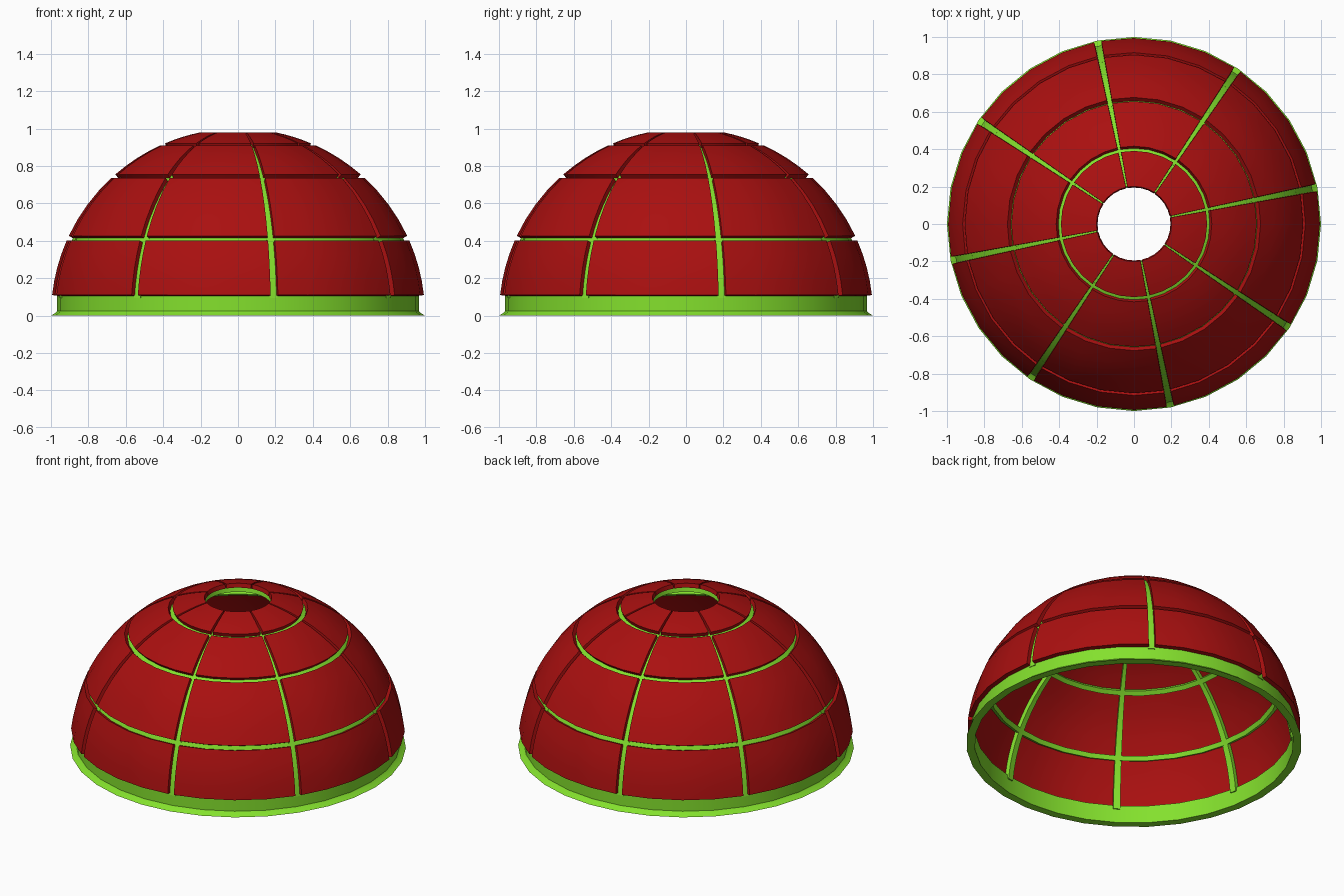
import bpy
import bmesh
from math import sin, cos, radians

cube = bpy.data.objects.get("Cube")
if cube:
    bpy.data.objects.remove(cube, do_unlink=True)


def material(name, rgb):
    mat = bpy.data.materials.new(name)
    mat.use_nodes = True
    mat.diffuse_color = (*rgb, 1)
    mat.node_tree.nodes["Principled BSDF"].inputs["Base Color"].default_value = (*rgb, 1)
    return mat


RED = material("deep red", (0.40, 0.005, 0.005))
GREEN = material("lime green", (0.23, 0.75, 0.026))

STEP = 11.25              # one of 32 divisions around the dome
RIB_HALF = 1.15           # half width of a rib, in degrees of longitude
GAP_HALF = 0.8            # half width of a ring groove, in degrees of latitude
FULL = [i * STEP for i in range(33)]
SECTORS = [STEP + 45 * k for k in range(8)]


def arc(radius, low, high, steps):
    """Meridian profile between two latitudes."""
    lats = [radians(low + (high - low) * i / steps) for i in range(steps + 1)]
    return [(radius * cos(a), radius * sin(a)) for a in lats]


def sweep(name, profile, spans, mat, thickness=0):
    """Turn a profile about z over each span of longitudes."""
    bm = bmesh.new()
    for lons in spans:
        cols = [[bm.verts.new((r * cos(radians(a)), r * sin(radians(a)), z))
                 for r, z in profile] for a in lons]
        for a, b in zip(cols, cols[1:]):
            for j in range(len(profile) - 1):
                bm.faces.new((a[j], b[j], b[j + 1], a[j + 1]))
    bmesh.ops.remove_doubles(bm, verts=bm.verts, dist=1e-5)
    mesh = bpy.data.meshes.new(name)
    bm.to_mesh(mesh)
    bm.free()
    mesh.materials.append(mat)
    obj = bpy.data.objects.new(name, mesh)
    bpy.context.collection.objects.link(obj)
    bpy.ops.object.select_all(action="DESELECT")
    obj.select_set(True)
    bpy.context.view_layer.objects.active = obj
    if thickness:
        solid = obj.modifiers.new("thickness", "SOLIDIFY")
        solid.thickness = thickness
        solid.offset = -1
        bpy.ops.object.modifier_apply(modifier=solid.name)
    bpy.ops.object.shade_smooth_by_angle(angle=radians(30))
    return obj


# Red panels: four rows of eight curved plates
BOTTOM, TOP = 6.3, 78.4
RINGS = [24.4, 48.2, 66.2]
panel_spans = [[s + RIB_HALF] + [s + STEP * i for i in (1, 2, 3)] + [s + 45 - RIB_HALF]
               for s in SECTORS]
lows = [BOTTOM] + [lat + GAP_HALF for lat in RINGS]
highs = [lat - GAP_HALF for lat in RINGS] + [TOP]
for row, (low, high) in enumerate(zip(lows, highs), 1):
    sweep(f"panel_row_{row}", arc(1.0, low, high, 4), panel_spans, RED, 0.027)

# Green frame behind the panels: upright ribs and level rings
rib_spans = [[s - RIB_HALF * 1.1, s, s + RIB_HALF * 1.1] for s in SECTORS]
sweep("ribs", arc(0.975, 5.5, 77.8, 16), rib_spans, GREEN, 0.03)
for number, lat in enumerate(RINGS + [77.0], 1):
    sweep(f"ring_{number}", arc(0.975, lat - GAP_HALF * 1.1, lat + GAP_HALF * 1.1, 1),
          [FULL], GREEN, 0.03)

# Base band with a flared foot
foot = [(1.0, 0), (0.975, 0.015), (0.967, 0.025), (0.967, 0.115),
        (0.95, 0.115), (0.95, 0), (1.0, 0)]
sweep("base_band", foot, [FULL], GREEN)
